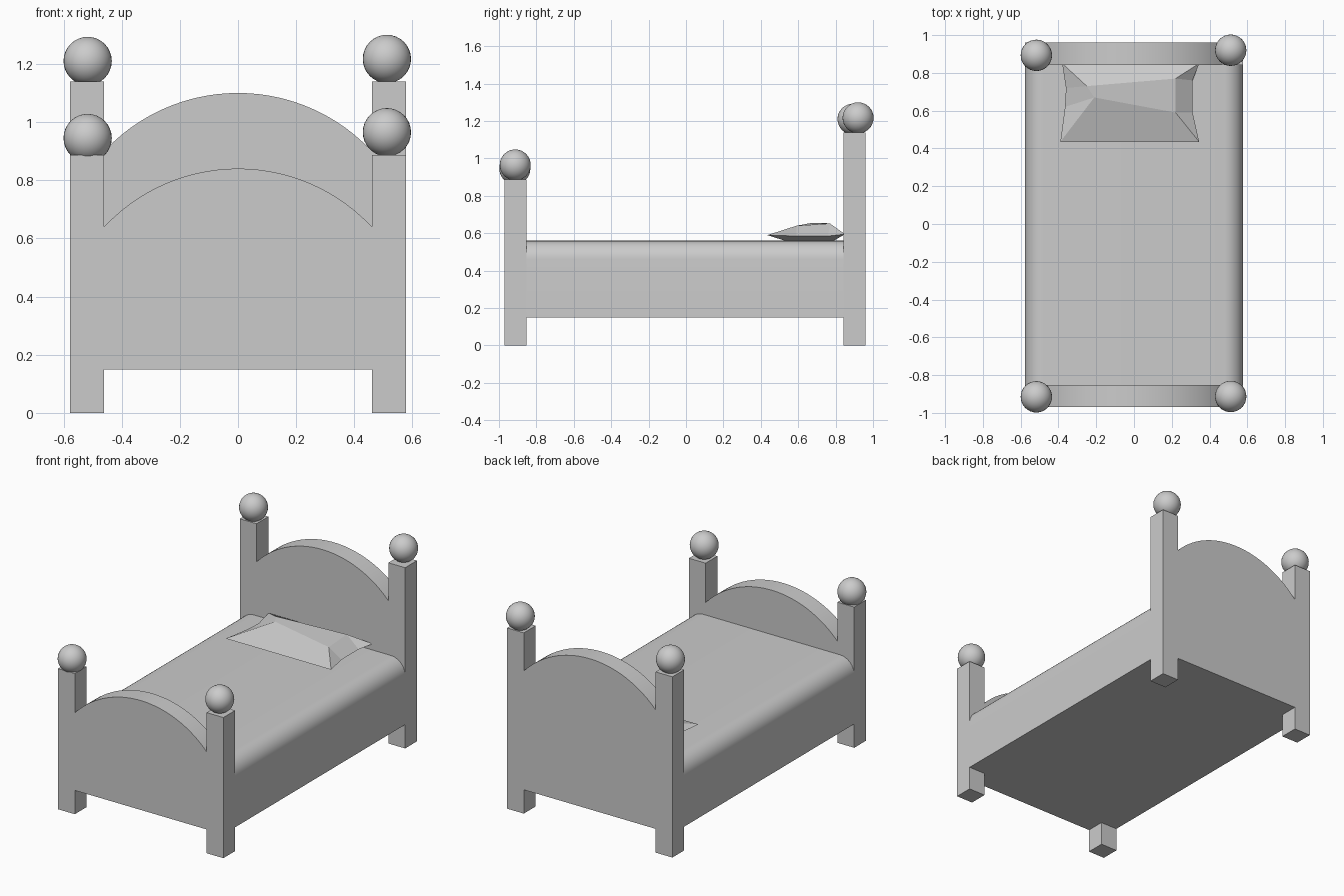
import bpy
import bmesh
from math import sin, cos, pi, sqrt

if "Cube" in bpy.data.objects:
    bpy.data.objects.remove(bpy.data.objects["Cube"], do_unlink=True)

grey = bpy.data.materials.new("plain_grey")
grey.use_nodes = True
colour = (0.6, 0.6, 0.6, 1)
grey.diffuse_color = colour
grey.node_tree.nodes["Principled BSDF"].inputs["Base Color"].default_value = colour

HALF = 0.577    # half width of the bed
INNER = 0.46    # inner side of the posts
RAIL = 0.15     # underside height


def finish(name, bm, smooth=False):
    bmesh.ops.recalc_face_normals(bm, faces=bm.faces)
    mesh = bpy.data.meshes.new(name)
    bm.to_mesh(mesh)
    bm.free()
    mesh.materials.append(grey)
    obj = bpy.data.objects.new(name, mesh)
    bpy.context.collection.objects.link(obj)
    if smooth:
        bpy.ops.object.select_all(action='DESELECT')
        obj.select_set(True)
        bpy.context.view_layer.objects.active = obj
        bpy.ops.object.shade_smooth_by_angle(angle=pi / 6)
    return obj


def extrude_profile(name, half_profile, y0, y1):
    """Mirror a right-hand x,z outline and extrude it along y."""
    outline = half_profile + [(-x, z) for x, z in reversed(half_profile)]
    bm = bmesh.new()
    face = bm.faces.new([bm.verts.new((x, y0, z)) for x, z in outline])
    moved = bmesh.ops.extrude_face_region(bm, geom=[face], use_keep_orig=True)
    verts = [g for g in moved["geom"] if isinstance(g, bmesh.types.BMVert)]
    bmesh.ops.translate(bm, verts=verts, vec=(0, y1 - y0, 0))
    return finish(name, bm, smooth=True)


# Headboard and footboard: legs, posts and arched panel in one outline
def end_board(name, y0, y1, post_top, arch_base, rise=0.2):
    radius = (INNER ** 2 + rise ** 2) / (2 * rise)
    centre = arch_base + rise - radius
    steps = 16
    arch = []
    for i in range(steps):
        x = INNER * (i + 0.5) / (steps - 0.5)
        arch.append((x, centre + sqrt(radius ** 2 - x ** 2)))
    post = [(INNER, post_top), (HALF, post_top), (HALF, 0), (INNER, 0), (INNER, RAIL)]
    extrude_profile(name, arch + post, y0, y1)


end_board("footboard", -0.97, -0.853, 0.887, 0.64)
end_board("headboard", 0.842, 0.96, 1.14, 0.90)

# Mattress and base with rounded upper sides
R = 0.1
TOP = 0.56
rounded = [(HALF - R + R * sin(a), TOP - R + R * cos(a))
           for a in (i * pi / 20 for i in range(11))]
extrude_profile("mattress_base", rounded + [(HALF, RAIL)], -0.86, 0.85)

# Post balls, set slightly unevenly
balls = {
    "front_right_ball": (-0.517, -0.915, 0.945),
    "front_left_ball": (0.512, -0.913, 0.965),
    "back_right_ball": (-0.517, 0.893, 1.21),
    "back_left_ball": (0.512, 0.92, 1.217),
}
for name, place in balls.items():
    bm = bmesh.new()
    bmesh.ops.create_uvsphere(bm, u_segments=32, v_segments=16, radius=0.083)
    finish(name, bm, smooth=True).location = place

# Pillow: pinched seam with faceted upper and lower halves
seam = [(-.39, .435, .59), (.345, .435, .59), (.31, .59, .585), (.31, .76, .585),
        (.345, .85, .595), (-.38, .85, .595), (-.36, .72, .585), (-.365, .62, .585)]
crown = [(-.21, .67, .655), (.22, .59, .64), (.22, .77, .652), (-.25, .73, .656)]
under = [(-.22, .53, TOP), (.22, .53, TOP), (.22, .79, TOP), (-.22, .79, TOP)]
bm = bmesh.new()
s = [bm.verts.new(p) for p in seam]
for points in (crown, under):
    c = [bm.verts.new(p) for p in points]
    bm.faces.new(c)
    for k in range(4):
        a, b = c[k], c[(k + 1) % 4]
        if k % 2 == 0:      # long front and back slopes
            bm.faces.new((s[2 * k], s[2 * k + 1], b, a))
        else:               # pinched ends
            i = 2 * k - 1
            bm.faces.new((s[i], s[i + 1], a))
            bm.faces.new((s[i + 1], s[i + 2], b, a))
            bm.faces.new((s[i + 2], s[(i + 3) % 8], b))
finish("pillow", bm)
